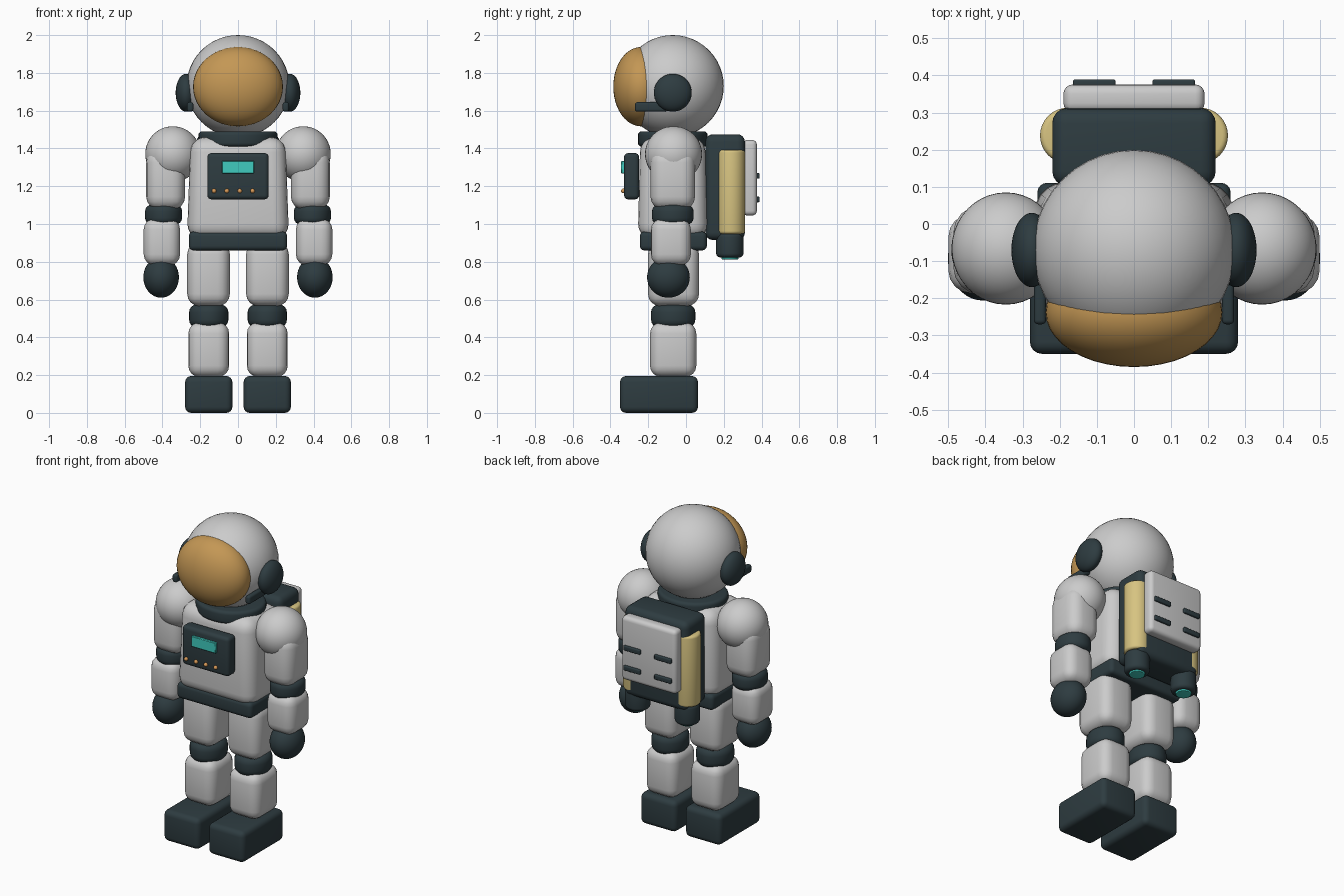
import bpy, bmesh, math
from mathutils import Matrix, Vector

if "Cube" in bpy.data.objects:
    bpy.data.objects.remove(bpy.data.objects["Cube"])


def material(name, rgb):
    m = bpy.data.materials.new(name)
    m.diffuse_color = (*rgb, 1)
    m.use_nodes = True
    m.node_tree.nodes["Principled BSDF"].inputs["Base Color"].default_value = m.diffuse_color
    return m


SUIT = material("suit_white", (0.68, 0.71, 0.68))
DARK = material("dark_rubber", (0.027, 0.045, 0.052))
GOLD = material("gold_visor", (0.55, 0.31, 0.09))
CREAM = material("cream_tank", (0.68, 0.55, 0.22))
TEAL = material("teal_glow", (0.05, 0.6, 0.52))
ORANGE = material("orange_button", (0.7, 0.33, 0.1))


def finish(name, bm, size, center, mat, bevel=0.0, segs=4, taper=1.0):
    # scale a unit shape to size, taper its top, round the sharp edges, place it
    for v in bm.verts:
        t = taper if v.co.z > 0.01 and taper != 1 else 1
        v.co = Vector((v.co.x * size[0] * t, v.co.y * size[1] * t, v.co.z * size[2]))
    if bevel:
        edges = [e for e in bm.edges if e.calc_face_angle(0) > 1.0]
        bmesh.ops.bevel(bm, geom=edges, offset=bevel, segments=segs,
                        profile=0.5, affect='EDGES', clamp_overlap=True)
    bmesh.ops.translate(bm, verts=bm.verts, vec=center)
    bmesh.ops.recalc_face_normals(bm, faces=bm.faces)
    me = bpy.data.meshes.new(name)
    bm.to_mesh(me)
    bm.free()
    me.shade_smooth()
    me.set_sharp_from_angle(angle=math.radians(40))
    me.materials.append(mat)
    ob = bpy.data.objects.new(name, me)
    bpy.context.collection.objects.link(ob)
    return ob


def box(name, size, center, mat, bevel=0.02, **kw):
    bm = bmesh.new()
    bmesh.ops.create_cube(bm, size=1)
    return finish(name, bm, size, center, mat, bevel, **kw)


def ball(name, size, center, mat):
    bm = bmesh.new()
    bmesh.ops.create_uvsphere(bm, u_segments=40, v_segments=24, radius=0.5)
    return finish(name, bm, size, center, mat)


def drum(name, size, center, mat, bevel=0.02, **kw):
    bm = bmesh.new()
    bmesh.ops.create_cone(bm, cap_ends=True, segments=32, radius1=0.5, radius2=0.5, depth=1)
    return finish(name, bm, size, center, mat, bevel, **kw)


# head
ball("helmet", (0.545, 0.54, 0.54), (0, -0.07, 1.73), SUIT)
ball("visor", (0.476, 0.294, 0.42), (0, -0.238, 1.727), GOLD)
drum("neck_ring", (0.42, 0.37, 0.08), (0, -0.07, 1.45), DARK, 0.02)

# body
box("torso", (0.54, 0.37, 0.54), (0, -0.07, 1.19), SUIT, 0.08, segs=5, taper=0.93)
box("belt", (0.52, 0.355, 0.10), (0, -0.067, 0.91), DARK, 0.025)

# chest panel with screen and buttons
box("chest_panel", (0.325, 0.08, 0.245), (0, -0.288, 1.253), DARK, 0.022)
box("chest_screen", (0.17, 0.03, 0.066), (0, -0.328, 1.301), TEAL, 0.003, segs=1)
for i in range(4):
    ball(f"chest_button_{i + 1}", (0.024, 0.024, 0.024),
         (-0.127 + i * 0.068, -0.332, 1.175), ORANGE)

# backpack with rear plate
box("backpack", (0.44, 0.21, 0.56), (0, 0.207, 1.195), DARK, 0.04)
box("backpack_plate", (0.38, 0.075, 0.40), (0, 0.338, 1.245), SUIT, 0.025)

# mirrored parts
for side, s in (("left", -1), ("right", 1)):
    # helmet side
    ball(f"{side}_earpiece", (0.11, 0.2, 0.2), (s * 0.275, -0.07, 1.695), DARK)
    box(f"{side}_mic_arm", (0.033, 0.17, 0.05), (s * 0.253, -0.185, 1.62), DARK, 0.012)

    # arm
    ball(f"{side}_shoulder", (0.292, 0.302, 0.295), (s * 0.345, -0.066, 1.37), SUIT)
    box(f"{side}_upper_arm", (0.206, 0.236, 0.32), (s * 0.383, -0.07, 1.235), SUIT, 0.07)
    drum(f"{side}_elbow", (0.196, 0.22, 0.105), (s * 0.394, -0.07, 1.05), DARK, 0.035)
    box(f"{side}_forearm", (0.193, 0.212, 0.25), (s * 0.403, -0.08, 0.905), SUIT, 0.06)
    ball(f"{side}_glove", (0.188, 0.226, 0.216), (s * 0.407, -0.093, 0.718), DARK)

    # leg
    box(f"{side}_thigh", (0.226, 0.27, 0.34), (s * 0.156, -0.066, 0.735), SUIT, 0.065)
    drum(f"{side}_knee", (0.208, 0.234, 0.12), (s * 0.155, -0.068, 0.513), DARK, 0.04)
    box(f"{side}_shin", (0.216, 0.245, 0.29), (s * 0.155, -0.068, 0.335), SUIT, 0.06)
    box(f"{side}_boot", (0.25, 0.413, 0.195), (s * 0.155, -0.143, 0.0975), DARK, 0.032)

    # tank and thruster
    drum(f"{side}_tank", (0.15, 0.15, 0.445), (s * 0.178, 0.238, 1.17), CREAM, 0.015)
    drum(f"{side}_thruster", (0.145, 0.145, 0.13), (s * 0.172, 0.232, 0.888), DARK, 0.022)
    drum(f"{side}_thruster_glow", (0.09, 0.09, 0.03), (s * 0.172, 0.232, 0.828), TEAL, 0.004)

    # vents on the rear plate
    for row, z in (("upper", 1.255), ("lower", 1.13)):
        box(f"{side}_{row}_vent", (0.115, 0.025, 0.03), (s * 0.107, 0.377, z), DARK, 0.006)
